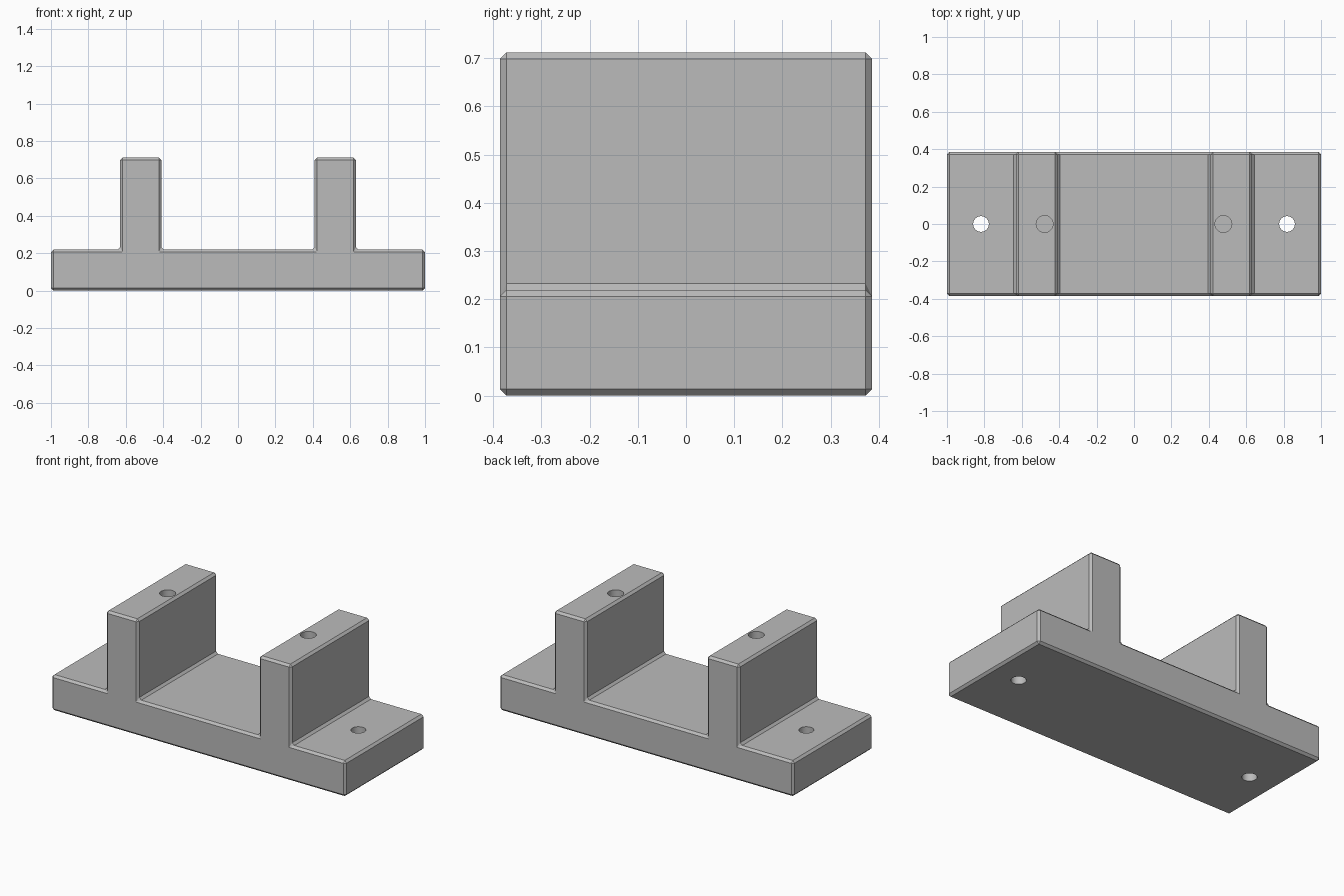
import bpy
import bmesh
from mathutils import Matrix

cube = bpy.data.objects.get("Cube")
if cube:
    bpy.data.objects.remove(cube, do_unlink=True)

HALF_LENGTH, HALF_DEPTH = 1.0, 0.386
BASE_TOP, POST_TOP = 0.219, 0.712
POST_IN, POST_OUT = 0.41, 0.63
CHAMFER = 0.0135

grey = bpy.data.materials.new("plain grey")
grey.use_nodes = True
colour = (0.5, 0.5, 0.5, 1)
grey.diffuse_color = colour
grey.node_tree.nodes["Principled BSDF"].inputs["Base Color"].default_value = colour


def make_object(name, bm):
    bmesh.ops.recalc_face_normals(bm, faces=bm.faces)
    mesh = bpy.data.meshes.new(name)
    bm.to_mesh(mesh)
    bm.free()
    mesh.materials.append(grey)
    obj = bpy.data.objects.new(name, mesh)
    bpy.context.collection.objects.link(obj)
    return obj


# Bracket body: half profile mirrored, then extruded front to back
half = [(HALF_LENGTH, 0), (HALF_LENGTH, BASE_TOP), (POST_OUT, BASE_TOP),
        (POST_OUT, POST_TOP), (POST_IN, POST_TOP), (POST_IN, BASE_TOP)]
profile = half + [(-x, z) for x, z in reversed(half)]
bm = bmesh.new()
face = bm.faces.new([bm.verts.new((x, -HALF_DEPTH, z)) for x, z in profile])
extruded = bmesh.ops.extrude_face_region(bm, geom=[face])["geom"]
bmesh.ops.translate(bm, vec=(0, 2 * HALF_DEPTH, 0),
                    verts=[g for g in extruded if isinstance(g, bmesh.types.BMVert)])
body = make_object("bracket_body", bm)

# Chamfer on every edge, inside corners included
bevel = body.modifiers.new("chamfer", "BEVEL")
bevel.width = CHAMFER
bevel.segments = 1
bevel.limit_method = "ANGLE"

# Holes: through the base flanges, blind in the post tops
bm = bmesh.new()
for side in (-1, 1):
    for x, radius, low, high in ((0.818, 0.042, -0.1, 0.4),
                                 (0.478, 0.045, 0.4, 0.9)):
        bmesh.ops.create_cone(
            bm, cap_ends=True, segments=32, radius1=radius, radius2=radius,
            depth=high - low,
            matrix=Matrix.Translation((side * x, 0, (low + high) / 2)))
cutter = make_object("hole_cutter", bm)
cutter.hide_render = True
boolean = body.modifiers.new("holes", "BOOLEAN")
boolean.operation = "DIFFERENCE"
boolean.solver = "EXACT"
boolean.object = cutter

# Bake the modifiers and drop the cutter
bpy.context.view_layer.update()
evaluated = body.evaluated_get(bpy.context.evaluated_depsgraph_get())
baked = bpy.data.meshes.new_from_object(evaluated)
body.modifiers.clear()
body.data = baked
bpy.data.objects.remove(cutter, do_unlink=True)

# Smooth hole walls, crisp chamfers
bpy.ops.object.select_all(action="DESELECT")
body.select_set(True)
bpy.context.view_layer.objects.active = body
bpy.ops.object.shade_smooth_by_angle(angle=0.4)
